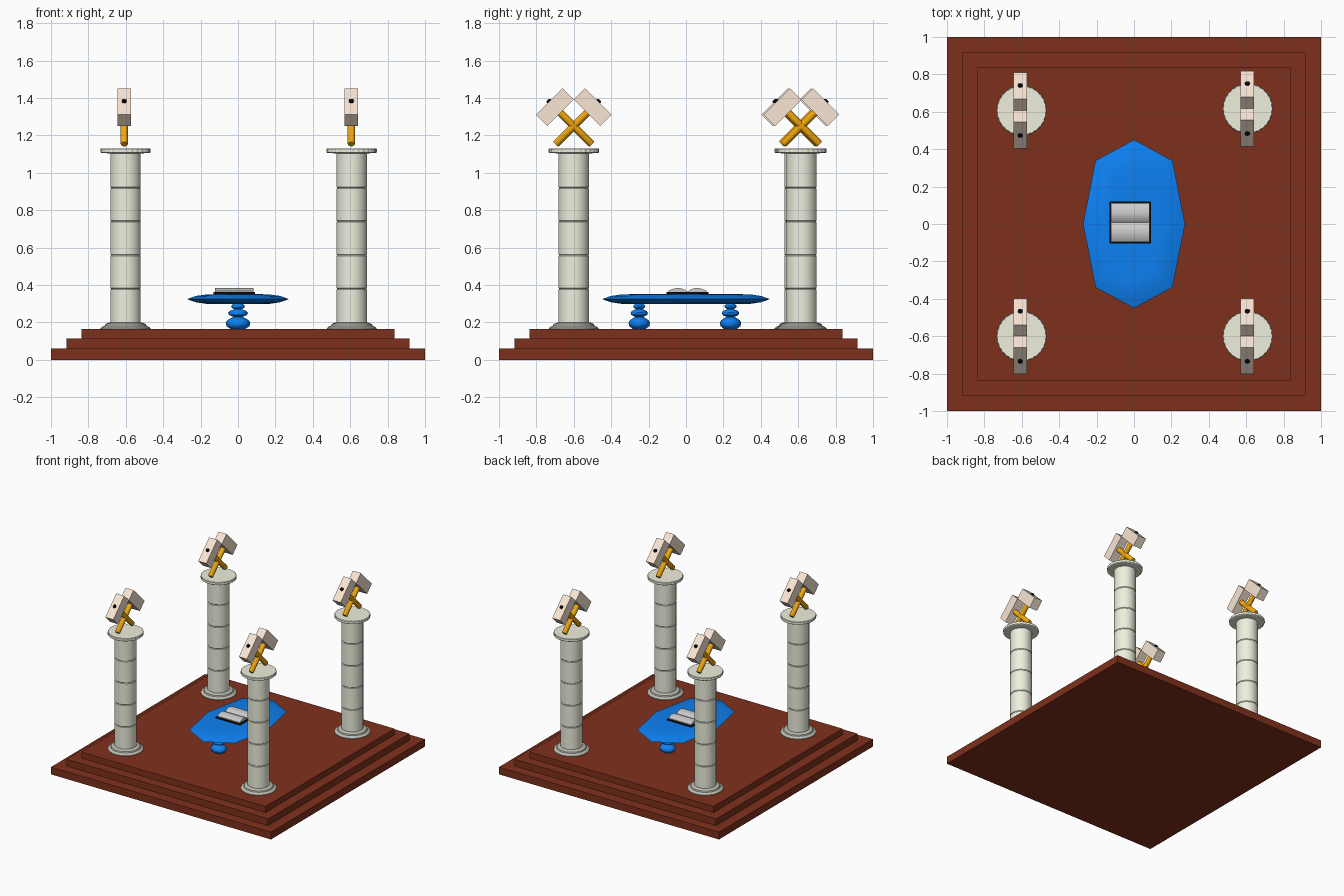
import bpy, bmesh, math
from mathutils import Matrix, Vector

if "Cube" in bpy.data.objects:
    bpy.data.objects.remove(bpy.data.objects["Cube"])


def material(name, rgb):
    m = bpy.data.materials.new(name)
    m.diffuse_color = (*rgb, 1)
    m.use_nodes = True
    m.node_tree.nodes["Principled BSDF"].inputs["Base Color"].default_value = m.diffuse_color
    return m


BROWN = material("red_brown_wood", (0.213, 0.030, 0.012))
STONE = material("pale_stone", (0.86, 0.87, 0.73))
BASE = material("grey_stone", (0.5, 0.5, 0.44))
BLUE = material("blue_lacquer", (0.004, 0.22, 0.9))
ORANGE = material("orange_handle", (0.92, 0.40, 0.004))
BEIGE = material("beige_head", (0.95, 0.79, 0.66))
BLACK = material("black", (0.004, 0.004, 0.004))
PAPER = material("grey_paper", (0.62, 0.62, 0.62))


def finish(name, bm, mat, matrix=Matrix(), smooth=None):
    bmesh.ops.recalc_face_normals(bm, faces=bm.faces[:])
    mesh = bpy.data.meshes.new(name)
    bm.to_mesh(mesh)
    bm.free()
    mesh.materials.append(mat)
    if smooth:
        mesh.shade_smooth()
        mesh.set_sharp_from_angle(angle=math.radians(smooth))
    ob = bpy.data.objects.new(name, mesh)
    ob.matrix_world = matrix
    bpy.context.collection.objects.link(ob)
    return ob


def box(name, size, matrix, mat):
    bm = bmesh.new()
    bmesh.ops.create_cube(bm, size=1)
    bmesh.ops.scale(bm, vec=size, verts=bm.verts[:])
    return finish(name, bm, mat, matrix)


def lathe(name, profile, sides, mat, matrix=Matrix(), smooth=None, odd=1.0):
    """Rings of (x radius, y radius, z), or (radius, z), closed at both ends.
    Every second corner is scaled by odd."""
    bm = bmesh.new()
    rings = []
    for p in profile:
        rx, ry, z = p if len(p) == 3 else (p[0], p[0], p[1])
        ring = []
        for i in range(sides):
            a, k = 2 * math.pi * i / sides, odd if i % 2 else 1.0
            ring.append(bm.verts.new((k * rx * math.cos(a), k * ry * math.sin(a), z)))
        rings.append(ring)
    for lo, hi in zip(rings, rings[1:]):
        for i in range(sides):
            j = (i + 1) % sides
            bm.faces.new((lo[i], lo[j], hi[j], hi[i]))
    bm.faces.new(rings[0])
    bm.faces.new(rings[-1])
    return finish(name, bm, mat, matrix, smooth)


def at(x, y, z):
    return Matrix.Translation((x, y, z))


# Stepped platform
for i, (half, z0, z1) in enumerate(((1, 0, 0.06), (0.917, 0.06, 0.115), (0.837, 0.115, 0.165))):
    box(f"platform_step_{i + 1}", (2 * half, 2 * half, z1 - z0), at(0, 0, (z0 + z1) / 2), BROWN)

# Shaft profile: five drums with narrow grooves at the joints
joints = [0.195, 0.38, 0.56, 0.74, 0.92, 1.107]
shaft = []
for z0, z1 in zip(joints, joints[1:]):
    shaft += [(0.0805, z0), (0.0835, z0 + 0.004), (0.0835, z1 - 0.004), (0.0805, z1 - 0.0005)]
foot = [(0.133, 0.165), (0.133, 0.17), (0.122, 0.178), (0.112, 0.182),
        (0.108, 0.191), (0.095, 0.198), (0.08, 0.2)]
capital = [(0.08, 1.104), (0.129, 1.106), (0.1345, 1.110), (0.1345, 1.128), (0.132, 1.131)]


def hammer(label, x, y, side):
    # Local z runs up the handle, leaning 45 degrees to one side
    m = at(x, y, 1.25) @ Matrix.Rotation(-side * math.pi / 4, 4, 'X')
    lathe(f"hammer_handle_{label}", [(0.017, -0.137), (0.02, -0.132), (0.02, 0.12)],
          12, ORANGE, m, 35)
    box(f"hammer_head_{label}", (0.073, 0.2, 0.086), m @ at(0, 0, 0.143), BEIGE)
    lathe(f"handle_tip_{label}", [(0.013, 0.18), (0.013, 0.193), (0.009, 0.197)],
          12, BLACK, m, 35)


# Four columns, each carrying a crossed pair of hammers
for label, x, y in (("front_left", -0.601, -0.6), ("front_right", 0.608, -0.6),
                    ("back_left", -0.601, 0.607), ("back_right", 0.608, 0.617)):
    lathe(f"column_foot_{label}", foot, 32, BASE, at(x, y, 0), 35)
    lathe(f"column_shaft_{label}", shaft, 12, STONE, at(x, y, 0) @ Matrix.Rotation(math.pi / 12, 4, 'Z'), 35)
    # Capital with a finely scalloped rim
    lathe(f"column_capital_{label}", capital, 56, STONE, at(x, y, 0), odd=0.975)
    hx = x - 0.007 if x < 0 else x - 0.002
    hammer(label + "_a", hx, y, 1)
    hammer(label + "_b", hx, y, -1)

# Octagonal table top with thin, softly rounded edges
lathe("table_top", [(0.12, 0.28, 0.298), (0.165, 0.34, 0.299), (0.225, 0.40, 0.308), (0.273, 0.45, 0.325),
                    (0.225, 0.40, 0.342), (0.165, 0.345, 0.350), (0.13, 0.3, 0.351)],
      8, BLUE, smooth=80, odd=1.065)
# Table legs of three stacked beads
beads = ((0.163, 0.198, 0.228, 0.064, 0.036), (0.228, 0.252, 0.272, 0.051, 0.02),
         (0.272, 0.287, 0.302, 0.036, 0.022))
leg = []
for z0, zm, z1, r, neck in beads:
    leg += [(s * 1.03, s * 0.9, z) for s, z in
            ((neck, z0 + 0.001), (r * 0.93, (z0 + zm) / 2), (r, zm), (r * 0.85, (zm + z1) / 2), (neck * 0.8, z1))]
for label, y in (("front", -0.25), ("back", 0.238)):
    lathe(f"table_leg_{label}", leg, 8, BLUE, at(0, y, 0), 50)

# Open book: black cover and two bulging page blocks
box("book_cover", (0.222, 0.222, 0.010), at(-0.02, 0.008, 0.357), BLACK)
curve = [(0.0, 0.364), (0.012, 0.374), (0.03, 0.382), (0.05, 0.385), (0.07, 0.382),
         (0.088, 0.376), (0.102, 0.369), (0.102, 0.360), (0.0, 0.360)]
for label, s in (("front", -1), ("back", 1)):
    bm = bmesh.new()
    face = bm.faces.new([bm.verts.new((-0.122, 0.008 + s * y, z)) for y, z in curve])
    ext = bmesh.ops.extrude_face_region(bm, geom=[face])
    bmesh.ops.translate(bm, vec=Vector((0.204, 0, 0)),
                        verts=[v for v in ext["geom"] if isinstance(v, bmesh.types.BMVert)])
    finish(f"book_pages_{label}", bm, PAPER, smooth=35)
